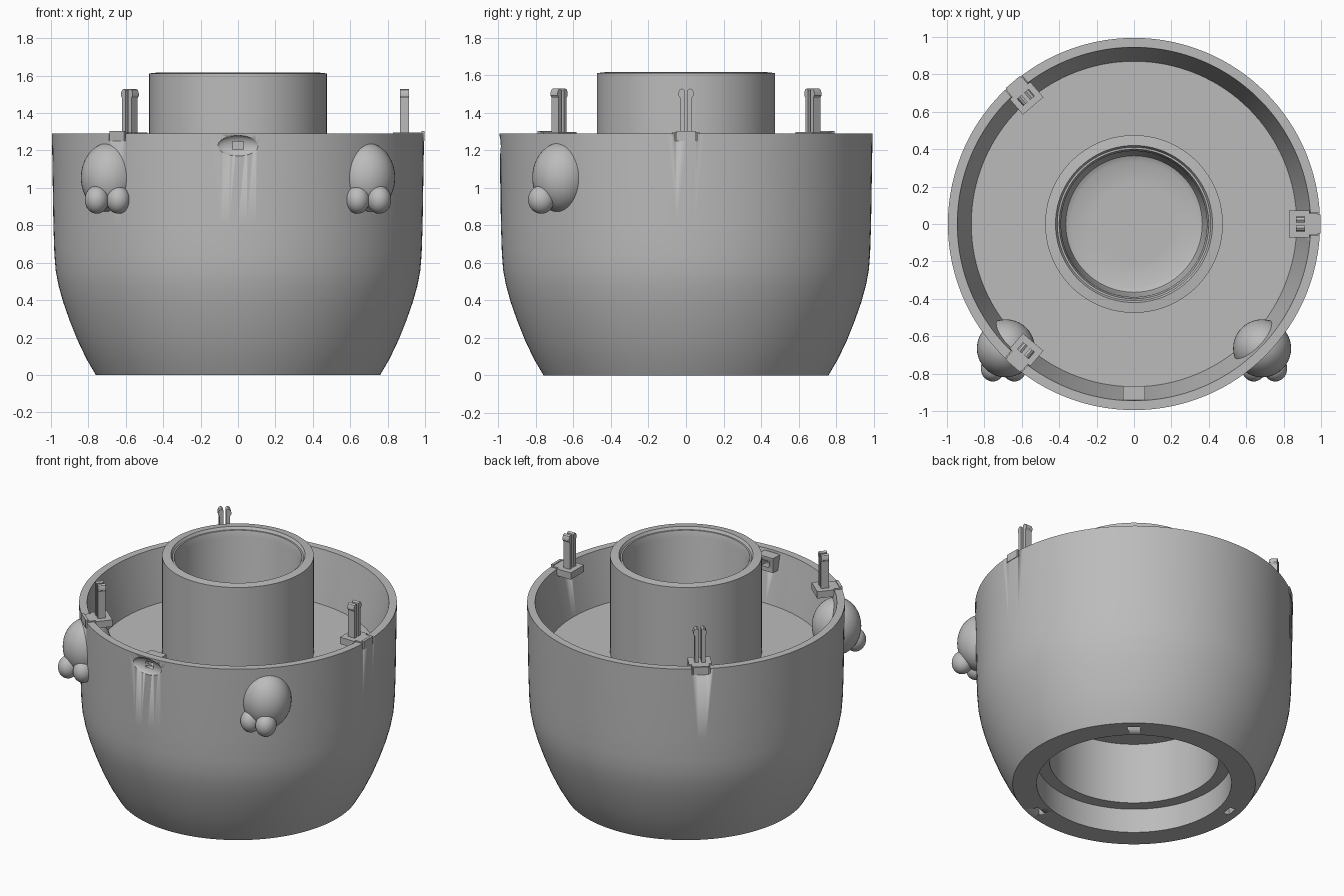
import bpy, bmesh, math
from mathutils import Matrix, Vector

if "Cube" in bpy.data.objects:
    bpy.data.objects.remove(bpy.data.objects["Cube"])

grey = bpy.data.materials.new("plain grey")
grey.diffuse_color = (0.5, 0.5, 0.5, 1)
grey.use_nodes = True
grey.node_tree.nodes["Principled BSDF"].inputs["Base Color"].default_value = grey.diffuse_color


def finish(name, bm, angle=30):
    bmesh.ops.recalc_face_normals(bm, faces=bm.faces)
    me = bpy.data.meshes.new(name)
    bm.to_mesh(me)
    bm.free()
    me.materials.append(grey)
    ob = bpy.data.objects.new(name, me)
    bpy.context.collection.objects.link(ob)
    bpy.ops.object.select_all(action='DESELECT')
    bpy.context.view_layer.objects.active = ob
    ob.select_set(True)
    bpy.ops.object.shade_smooth_by_angle(angle=math.radians(angle))
    return ob


def add_box(bm, lo, hi, turn=0):
    lo, hi = Vector(lo), Vector(hi)
    m = (Matrix.Rotation(turn, 4, 'Z') @ Matrix.Translation((lo + hi) / 2)
         @ Matrix.Diagonal((*(hi - lo), 1)))
    bmesh.ops.create_cube(bm, size=1, matrix=m)


def box(name, lo, hi, turn=0):
    bm = bmesh.new()
    add_box(bm, lo, hi, turn)
    return finish(name, bm)


def ellipsoid(name, centre, radii):
    bm = bmesh.new()
    bmesh.ops.create_uvsphere(bm, u_segments=40, v_segments=24, radius=1,
                              matrix=Matrix.Translation(centre) @ Matrix.Diagonal((*radii, 1)))
    return finish(name, bm, 60)


def lathe(name, profile, steps=128):
    bm = bmesh.new()
    vs = [bm.verts.new((r, 0, z)) for r, z in profile]
    es = [bm.edges.new(p) for p in zip(vs, vs[1:])]
    bmesh.ops.spin(bm, geom=vs + es, cent=(0, 0, 0), axis=(0, 0, 1),
                   angle=2 * math.pi, steps=steps)
    bmesh.ops.remove_doubles(bm, verts=bm.verts, dist=1e-4)
    return finish(name, bm)


def cut(target, cutter):
    cutter.hide_render = True
    mod = target.modifiers.new("cut", 'BOOLEAN')
    mod.operation, mod.solver, mod.object = 'DIFFERENCE', 'EXACT', cutter
    bpy.context.view_layer.objects.active = target
    bpy.ops.object.modifier_apply(modifier=mod.name)
    bpy.data.objects.remove(cutter)


# Bowl, floor, central cup and stepped underside in one turned profile
bowl = lathe("bowl", [
    (0, 0.59), (0.53, 0.59), (0.53, 0.167), (0.61, 0.167), (0.61, 0),
    (0.76, 0), (0.81, 0.085), (0.86, 0.19), (0.90, 0.29), (0.935, 0.39), (0.96, 0.48),
    (0.975, 0.56), (0.982, 0.65), (0.987, 0.8), (0.995, 1.29),
    (0.945, 1.29), (0.87, 0.95), (0.475, 0.95), (0.475, 1.612), (0.42, 1.618),
    (0.41, 1.60), (0.40, 1.60), (0.39, 1.56), (0.375, 0.70), (0.365, 0.665), (0.335, 0.65),
    (0.21, 0.65), (0.21, 0.645), (0, 0.645)])

# Oval finger recess and latch slot at the front
latch = box("latch_block", (-0.06, -0.945, 1.175), (0.06, -0.865, 1.275))
cut(bowl, ellipsoid("recess_cutter", (0, -1.0, 1.225), (0.115, 0.035, 0.056)))
for part in (bowl, latch):
    cut(part, box("slot_cutter", (-0.03, -1.1, 1.205), (0.03, -0.8, 1.247)))

# Small sockets in the bottom ring
for deg in (50, 170, 290):
    cut(bowl, box("socket_cutter", (0.67, -0.04, -0.05), (0.71, 0.04, 0.08), math.radians(deg)))

# Three split snap pins on rim brackets
for i, deg in enumerate((0, 130.5, 229.5)):
    turn = math.radians(deg)
    cut(bowl, box("rim_cutter", (0.90, -0.058, 1.25), (1.1, 0.058, 1.4), turn))
    bm = bmesh.new()
    add_box(bm, (0.83, -0.072, 1.25), (0.938, 0.072, 1.297), turn)
    add_box(bm, (0.93, -0.055, 1.25), (0.985, 0.055, 1.297), turn)
    add_box(bm, (0.98, -0.05, 1.25), (0.998, 0.05, 1.303), turn)
    finish("pin_bracket_%d" % i, bm)
    # Each prong has an outward barb at its tip
    bm = bmesh.new()
    for s in (-1, 1):
        outline = [(0.009, 1.29), (0.033, 1.29), (0.033, 1.48), (0.041, 1.492),
                   (0.041, 1.508), (0.034, 1.523), (0.022, 1.53), (0.009, 1.522)]
        face = bm.faces.new([bm.verts.new((0.865, s * y, z)) for y, z in outline])
        ext = bmesh.ops.extrude_face_region(bm, geom=[face])
        bmesh.ops.translate(bm, vec=(0.05, 0, 0),
                            verts=[v for v in ext['geom'] if isinstance(v, bmesh.types.BMVert)])
    bmesh.ops.rotate(bm, verts=bm.verts, cent=(0, 0, 0), matrix=Matrix.Rotation(turn, 3, 'Z'))
    finish("snap_pin_%d" % i, bm)

# Rounded paws with two toes each, on both sides
for side, s in (("left", -1), ("right", 1)):
    ellipsoid(side + "_paw", (s * 0.685, -0.665, 1.055), (0.155, 0.155, 0.187))
    for n, x in enumerate((0.64, 0.755)):
        ellipsoid("%s_toe_%d" % (side, n), (s * x, -0.772, 0.937), (0.064, 0.07, 0.075))
